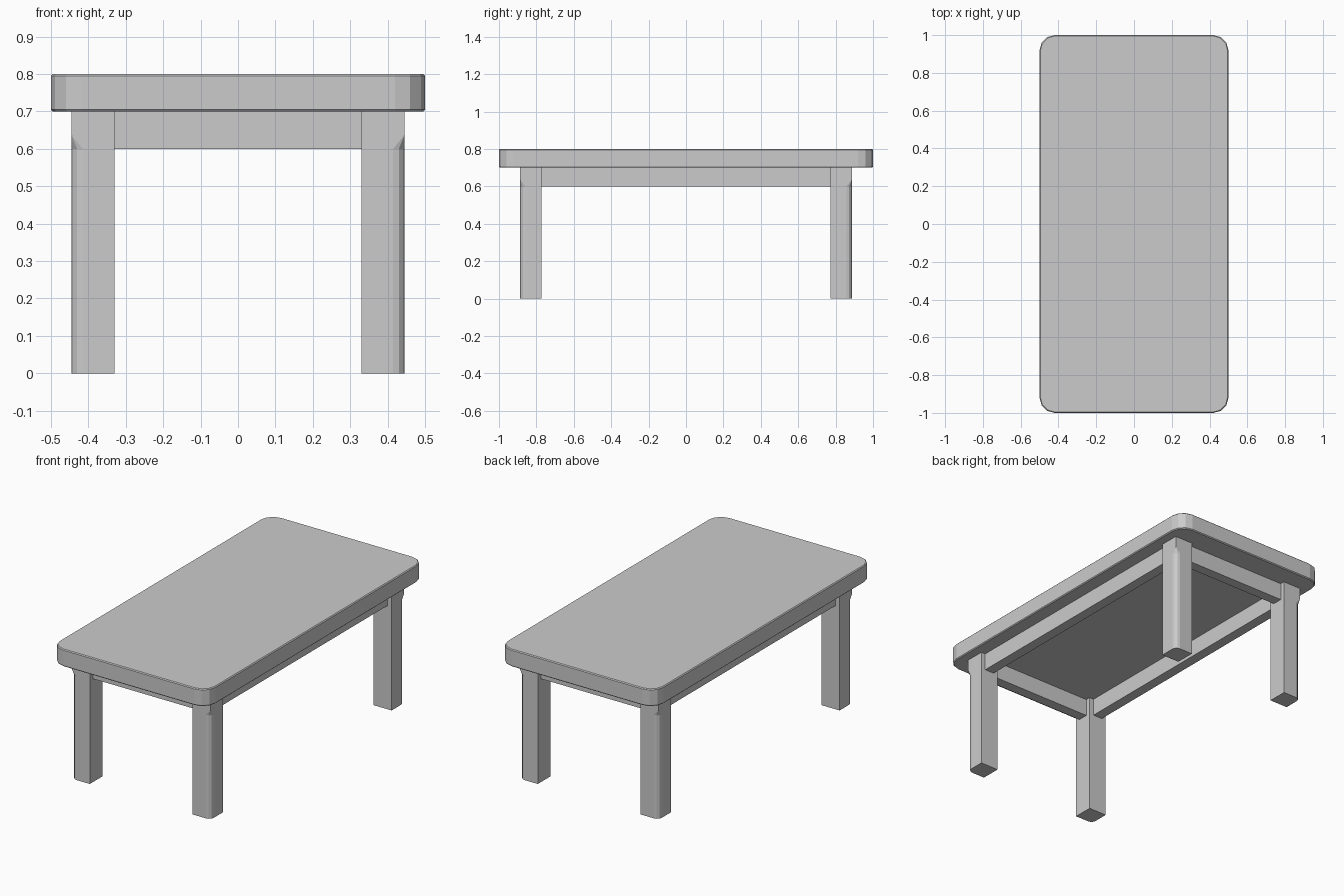
import bpy, bmesh
from math import cos, sin, pi

if "Cube" in bpy.data.objects:
    bpy.data.objects.remove(bpy.data.objects["Cube"])


def make_object(name, bm):
    bmesh.ops.recalc_face_normals(bm, faces=bm.faces)
    mesh = bpy.data.meshes.new(name)
    bm.to_mesh(mesh)
    bm.free()
    obj = bpy.data.objects.new(name, mesh)
    bpy.context.collection.objects.link(obj)
    return obj


def loft(name, rings):
    """Skin matching rings of points and cap both ends."""
    bm = bmesh.new()
    loops = [[bm.verts.new(p) for p in ring] for ring in rings]
    n = len(loops[0])
    for a, b in zip(loops, loops[1:]):
        for i in range(n):
            j = (i + 1) % n
            bm.faces.new((a[i], a[j], b[j], b[i]))
    bm.faces.new(loops[0][::-1])
    bm.faces.new(loops[-1])
    bmesh.ops.remove_doubles(bm, verts=bm.verts, dist=1e-5)
    return make_object(name, bm)


def arc(cx, cy, r, start, steps=3):
    angles = [start + i * pi / 2 / steps for i in range(steps + 1)]
    return [(cx + r * cos(a), cy + r * sin(a)) for a in angles]


def box(name, center, size):
    bm = bmesh.new()
    bmesh.ops.create_cube(bm, size=1)
    bmesh.ops.scale(bm, vec=size, verts=bm.verts)
    bmesh.ops.translate(bm, vec=center, verts=bm.verts)
    return make_object(name, bm)


def mirror(obj, x, y):
    mod = obj.modifiers.new("Mirror", 'MIRROR')
    mod.use_axis = (x, y, False)
    mod.use_mirror_merge = False


# Tabletop: rounded rectangle with slightly eased edges
def top_ring(z, inset):
    r = 0.08
    corners = [(0.42, 0.92), (-0.42, 0.92), (-0.42, -0.92), (0.42, -0.92)]
    return [(x, y, z) for k, (cx, cy) in enumerate(corners)
            for x, y in arc(cx, cy, r - inset, k * pi / 2)]


EASE = 0.005
loft("tabletop", [top_ring(0.7, EASE), top_ring(0.7 + EASE, 0),
                  top_ring(0.8 - EASE, 0), top_ring(0.8, EASE)])

# Legs: outer corner rounded, running out to a square block at the top
X0, X1, Y0, Y1 = 0.33, 0.445, 0.772, 0.887


def leg_ring(z, r):
    pts = [(X0, Y0), (X1, Y0)] + arc(X1 - r, Y1 - r, r, 0) + [(X0, Y1)]
    return [(x, y, z) for x, y in pts]


legs = loft("legs", [leg_ring(0, 0.03), leg_ring(0.6, 0.03),
                     leg_ring(0.637, 0), leg_ring(0.7, 0)])
mirror(legs, True, True)

# Aprons: rails centred on the legs, under the tabletop
LEG_X, LEG_Y, THICK = (X0 + X1) / 2, (Y0 + Y1) / 2, 0.06
mirror(box("end_aprons", (0, LEG_Y, 0.65), (2 * X0, THICK, 0.1)), False, True)
mirror(box("side_aprons", (LEG_X, 0, 0.65), (THICK, 2 * Y0, 0.1)), True, False)
